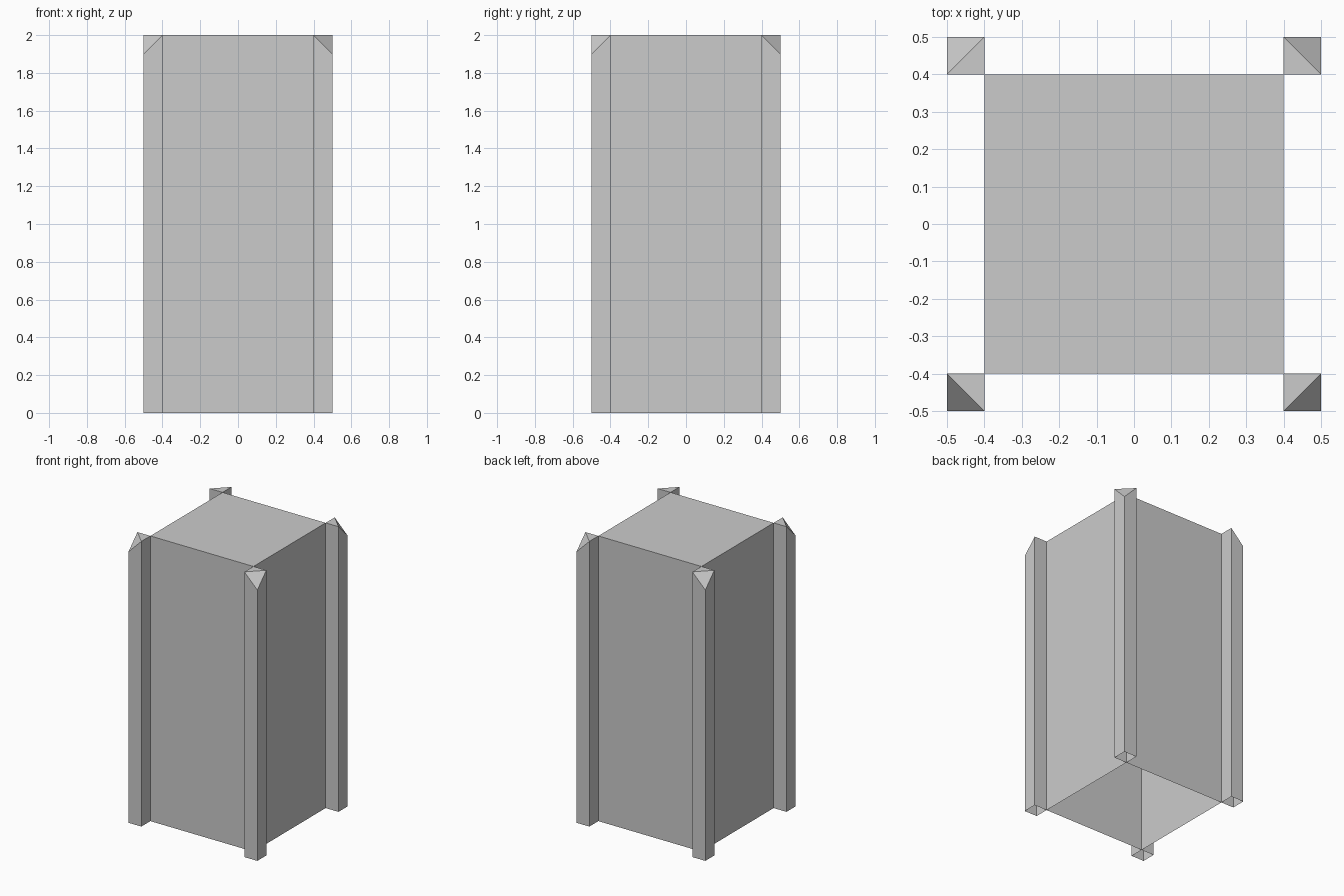
import bpy, bmesh

if "Cube" in bpy.data.objects:
    bpy.data.objects.remove(bpy.data.objects["Cube"])

H = 2.0       # overall height
INNER = 0.4   # half width of the body
OUTER = 0.5   # outer edge of the corner posts
CHAMFER = 0.1 # drop of each post's outer top corner


def make_prism(name, corners, tops, top_faces):
    """Open-bottomed prism: walls plus the given top faces."""
    bm = bmesh.new()
    low = [bm.verts.new((x, y, 0)) for x, y in corners]
    high = [bm.verts.new((x, y, z)) for (x, y), z in zip(corners, tops)]
    n = len(corners)
    for i in range(n):
        j = (i + 1) % n
        bm.faces.new((low[i], low[j], high[j], high[i]))
    for face in top_faces:
        bm.faces.new([high[i] for i in face])
    mesh = bpy.data.meshes.new(name)
    bm.to_mesh(mesh)
    bm.free()
    obj = bpy.data.objects.new(name, mesh)
    bpy.context.collection.objects.link(obj)
    return obj


# Main body, open underneath
make_prism("body",
           [(-INNER, -INNER), (INNER, -INNER), (INNER, INNER), (-INNER, INNER)],
           [H] * 4, [(0, 1, 2, 3)])

# Corner posts with the outer top corner cut off
for sx, side in ((-1, "left"), (1, "right")):
    for sy, end in ((-1, "front"), (1, "back")):
        corners = [(sx * x, sy * y) for x, y in
                   ((INNER, INNER), (OUTER, INNER), (OUTER, OUTER), (INNER, OUTER))]
        tops = [H, H, H - CHAMFER, H]
        if sx * sy < 0:  # keep the winding counter-clockwise when mirrored
            corners.reverse()
            tops.reverse()
            faces = [(0, 2, 3), (0, 1, 2)]
        else:
            faces = [(0, 1, 3), (1, 2, 3)]
        make_prism(f"{end}_{side}_post", corners, tops, faces)
